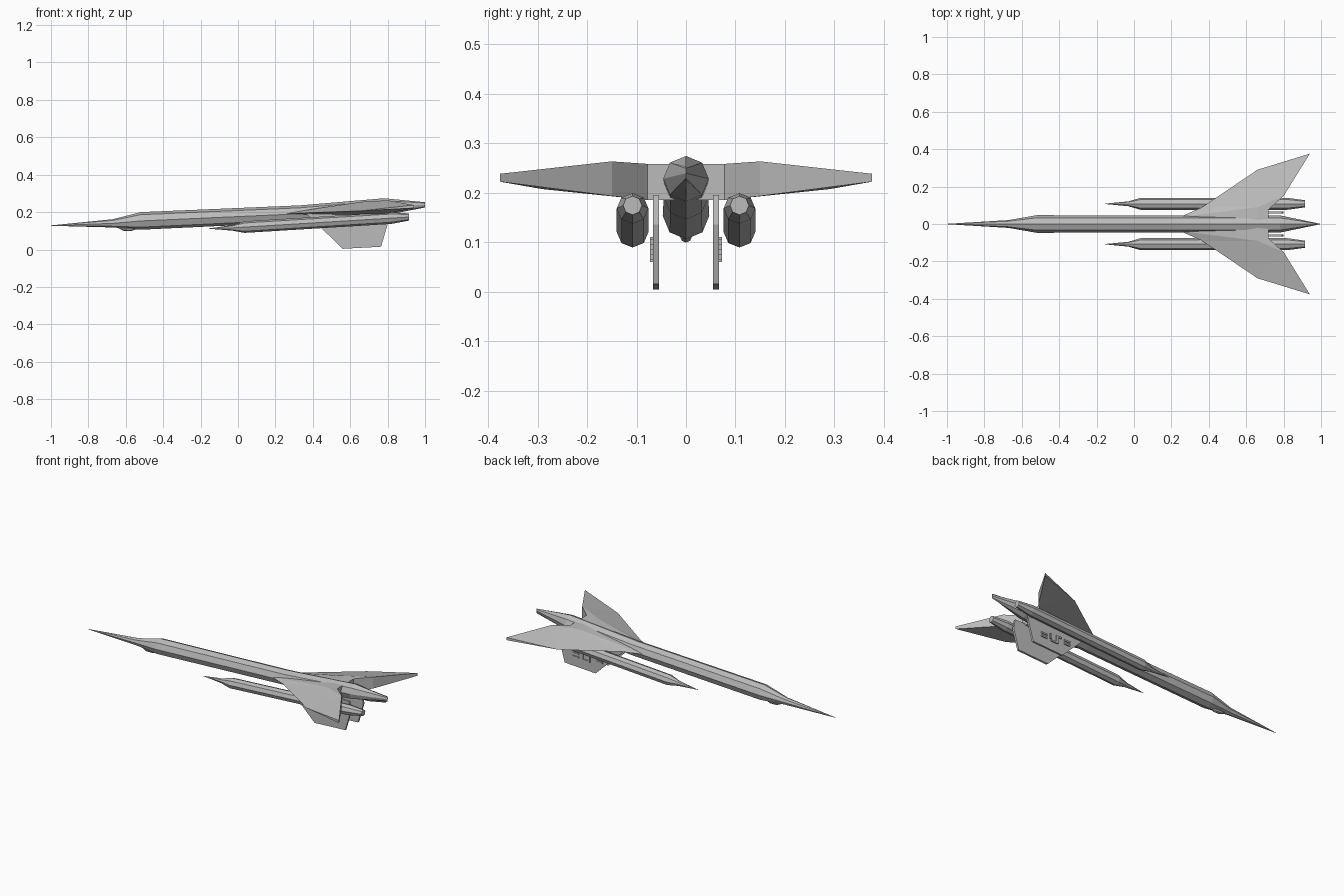
import bpy, bmesh
from math import sin, cos, pi

if "Cube" in bpy.data.objects:
    bpy.data.objects.remove(bpy.data.objects["Cube"])

grey = bpy.data.materials.new("hull grey")
grey.use_nodes = True
grey.diffuse_color = (0.5, 0.5, 0.5, 1)
grey.node_tree.nodes["Principled BSDF"].inputs["Base Color"].default_value = (0.5, 0.5, 0.5, 1)


def build(name, verts, faces, mirror=False):
    """Flat-shaded part, optionally mirrored across the long axis."""
    mesh = bpy.data.meshes.new(name)
    mesh.from_pydata(verts, [], faces)
    bm = bmesh.new()
    bm.from_mesh(mesh)
    bmesh.ops.remove_doubles(bm, verts=bm.verts, dist=0.0005)
    bmesh.ops.recalc_face_normals(bm, faces=bm.faces)
    bm.to_mesh(mesh)
    bm.free()
    mesh.materials.append(grey)
    obj = bpy.data.objects.new(name, mesh)
    bpy.context.collection.objects.link(obj)
    if mirror:
        mod = obj.modifiers.new("mirror", "MIRROR")
        mod.use_axis = (False, True, False)
        mod.use_clip = True
    return obj


def loft(name, rings, y=0.0, sides=8, mirror=False):
    """Skin along x through rings of (x, centre z, half width, half height)."""
    verts = [(x, y + w * sin(2 * pi * i / sides), z + h * cos(2 * pi * i / sides))
             for x, z, w, h in rings for i in range(sides)]
    faces = [(r * sides + i, r * sides + (i + 1) % sides,
              (r + 1) * sides + (i + 1) % sides, (r + 1) * sides + i)
             for r in range(len(rings) - 1) for i in range(sides)]
    last = (len(rings) - 1) * sides
    faces += [tuple(range(sides)), tuple(range(last, last + sides))]
    return build(name, verts, faces, mirror)


def slab(name, outline, y0, y1):
    """Plate from an x-z outline, between two y values, mirrored."""
    n = len(outline)
    verts = [(x, y, z) for y in (y0, y1) for x, z in outline]
    faces = [tuple(range(n)), tuple(range(n, 2 * n))]
    faces += [(i, (i + 1) % n, n + (i + 1) % n, n + i) for i in range(n)]
    return build(name, verts, faces, True)


# Fuselage with needle nose and a wedge tail closing to an upright edge
loft("fuselage", [(-1, .128, .001, .001), (-.67, .14, .021, .022), (-.52, .153, .047, .047),
                  (.33, .191, .045, .045), (.78, .228, .046, .046), (1, .239, .0003, .014)])

# Chin pod under the nose
loft("chin_pod", [(-.64, .118, .004, .004), (-.61, .112, .012, .012),
                  (-.57, .111, .012, .012), (-.54, .115, .005, .005)])

# Engine nacelles
loft("engine", [(-.155, .112, .001, .001), (-.03, .116, .013, .015), (.035, .12, .032, .031),
                (.82, .168, .032, .031), (.915, .174, .019, .019)], y=.108, mirror=True)

# Swept wing: sharp leading edge, thick blunt trailing edge
wing = {
    "nose": (.2, 0, .187), "lead_in": (.245, .037, .19), "lead_mid": (.364, .09, .196),
    "lead_out": (.66, .29, .207), "tip_top": (.94, .376, .238), "tip_low": (.94, .376, .222),
    "ridge": (.66, .09, .255), "rear_out_top": (.8, .15, .263), "rear_out_low": (.8, .15, .193),
    "rear_in_top": (.72, .078, .258), "rear_in_low": (.72, .078, .185),
    "mid_top": (.72, 0, .258), "mid_low": (.72, 0, .185), "ridge_mid": (.66, 0, .255),
}
wing_faces = [
    # upper skin
    "nose lead_in ridge ridge_mid", "lead_in lead_mid ridge", "lead_mid lead_out ridge",
    "ridge lead_out rear_out_top", "lead_out tip_top rear_out_top",
    "ridge rear_out_top rear_in_top", "ridge_mid ridge rear_in_top mid_top",
    # lower skin
    "nose lead_in rear_in_low mid_low", "lead_in lead_mid rear_in_low",
    "lead_mid lead_out rear_in_low", "lead_out rear_out_low rear_in_low",
    "lead_out tip_low rear_out_low",
    # blunt trailing edge and tip
    "mid_top rear_in_top rear_in_low mid_low",
    "rear_in_top rear_out_top rear_out_low rear_in_low",
    "rear_out_top tip_top tip_low rear_out_low", "lead_out tip_low tip_top",
]
keys = list(wing)
build("wing", list(wing.values()), [[keys.index(k) for k in f.split()] for f in wing_faces], True)

# Ventral fins
slab("ventral_fin", [(.36, .196), (.43, .13), (.56, .004), (.765, .015), (.8, .135), (.79, .195)],
     .055, .067)

# Small raised panels on the outer fin faces: (x, z, length, height)
panels = [(.53, .10, .04, .01), (.53, .08, .04, .01), (.69, .09, .04, .01), (.69, .07, .04, .01),
          (.60, .085, .012, .05), (.62, .065, .05, .01), (.585, .105, .03, .01), (.645, .09, .012, .03)]
for x, z, l, h in panels:
    slab("fin_panel", [(x - l / 2, z - h / 2), (x + l / 2, z - h / 2),
                       (x + l / 2, z + h / 2), (x - l / 2, z + h / 2)], .066, .073)
